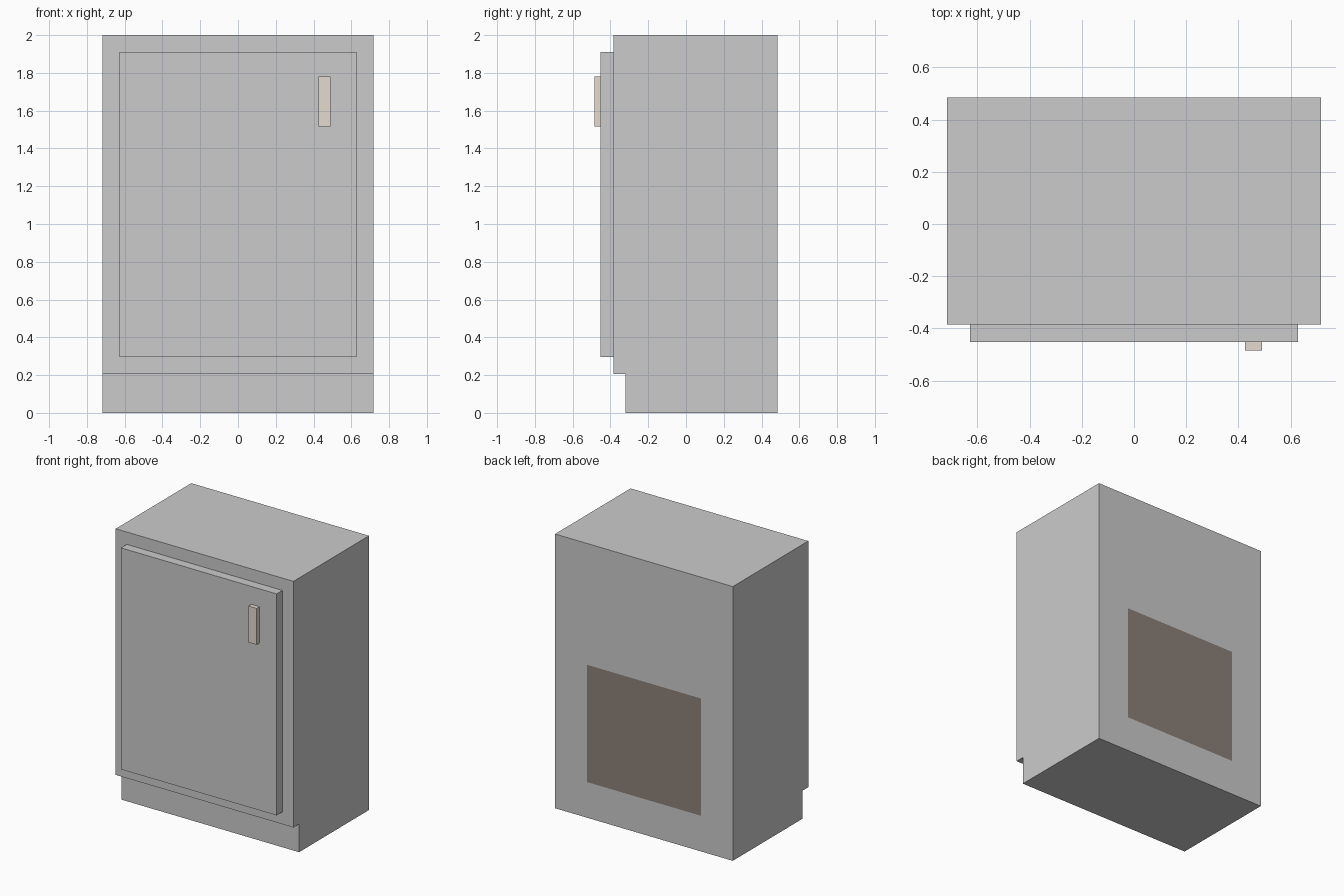
import bpy
import bmesh

if "Cube" in bpy.data.objects:
    bpy.data.objects.remove(bpy.data.objects["Cube"])


def material(name, color):
    mat = bpy.data.materials.new(name)
    mat.diffuse_color = (*color, 1)
    mat.use_nodes = True
    mat.node_tree.nodes["Principled BSDF"].inputs["Base Color"].default_value = mat.diffuse_color
    return mat


def finish(name, bm, mats=()):
    bmesh.ops.recalc_face_normals(bm, faces=bm.faces)
    mesh = bpy.data.meshes.new(name)
    bm.to_mesh(mesh)
    bm.free()
    for mat in mats:
        mesh.materials.append(mat)
    obj = bpy.data.objects.new(name, mesh)
    bpy.context.collection.objects.link(obj)
    return obj


def box(name, xs, ys, zs, mats=()):
    bm = bmesh.new()
    bmesh.ops.create_cube(bm, size=1)
    for v in bm.verts:
        v.co = [r[int(c > 0)] for r, c in zip((xs, ys, zs), v.co)]
    return finish(name, bm, mats)


handle_mat = material("handle_beige", (0.78, 0.71, 0.62))
panel_mat = material("panel_brown", (0.26, 0.22, 0.19))
body_mat = material("body_grey", (0.8, 0.8, 0.8))

# Cabinet: side profile with the recessed toe kick, extruded across the width
W, FRONT, BACK, KICK = 0.717, -0.385, 0.485, -0.32
profile = [(KICK, 0), (BACK, 0), (BACK, 2), (FRONT, 2), (FRONT, 0.205), (KICK, 0.205)]
bm = bmesh.new()
side = bm.faces.new([bm.verts.new((-W, y, z)) for y, z in profile])
ext = bmesh.ops.extrude_face_region(bm, geom=[side])
bmesh.ops.translate(bm, vec=(2 * W, 0, 0),
                    verts=[v for v in ext["geom"] if isinstance(v, bmesh.types.BMVert)])
bm.faces.ensure_lookup_table()

# Brown flat panel inset in the back face
back = next(f for f in bm.faces if all(abs(v.co.y - BACK) < 1e-5 for v in f.verts))
bmesh.ops.inset_individual(bm, faces=[back], thickness=0.25)
for v in back.verts:
    v.co.x = 0.46 if v.co.x > 0 else -0.46
    v.co.z = 1.115 if v.co.z > 1 else 0.26
back.material_index = 1
finish("cabinet_body", bm, [body_mat, panel_mat])

# Door and its handle
box("door", (-0.628, 0.628), (-0.452, FRONT), (0.295, 1.91))
box("door_handle", (0.425, 0.49), (-0.485, -0.452), (1.515, 1.78), [handle_mat])
